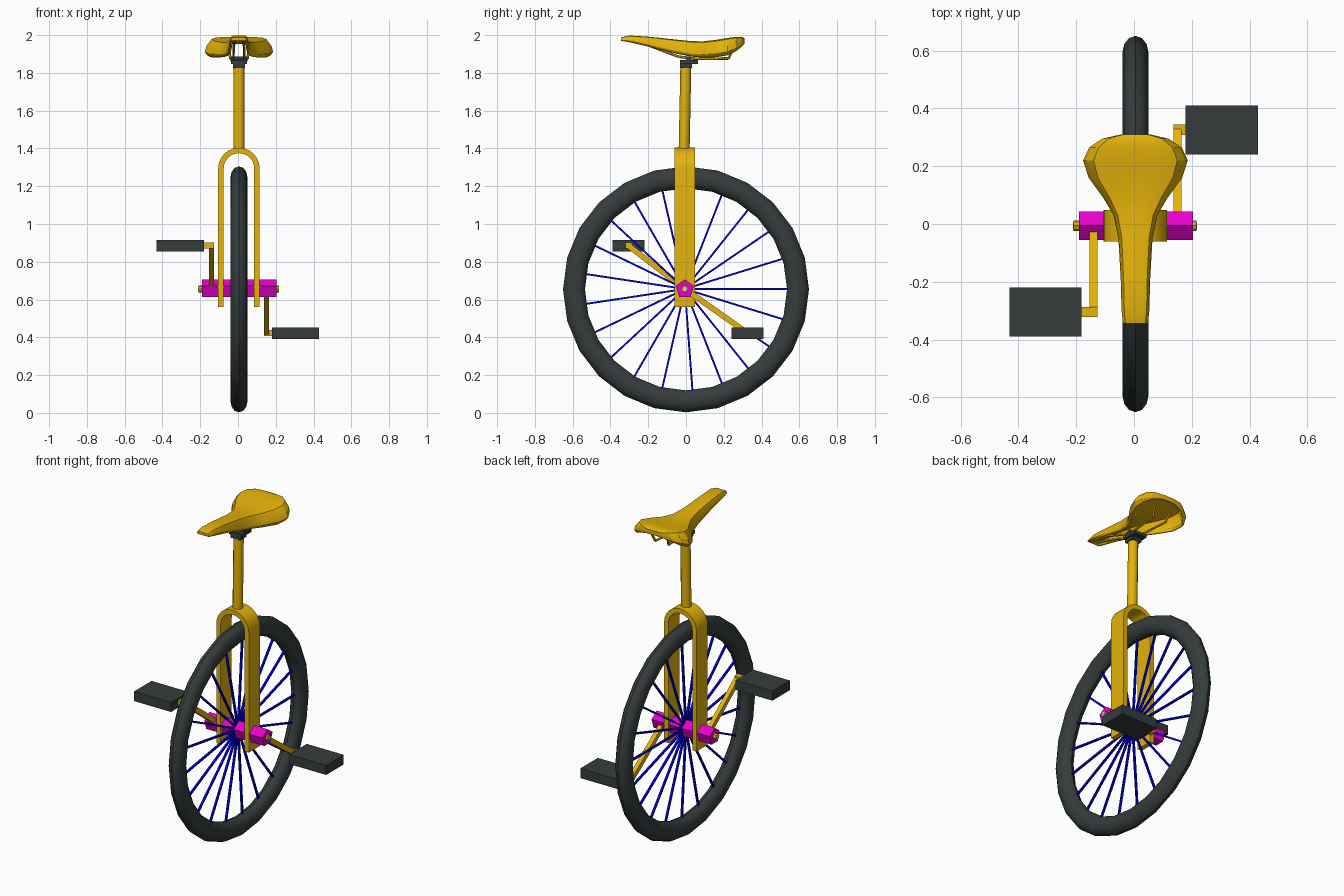
import bpy, bmesh, math
from mathutils import Matrix, Vector

if "Cube" in bpy.data.objects:
    bpy.data.objects.remove(bpy.data.objects["Cube"])


def mat(name, rgb):
    m = bpy.data.materials.new(name)
    m.diffuse_color = (*rgb, 1)
    m.use_nodes = True
    m.node_tree.nodes["Principled BSDF"].inputs["Base Color"].default_value = m.diffuse_color
    return m


GOLD = mat("gold", (0.78, 0.45, 0.003))
DARK = mat("dark_grey", (0.036, 0.046, 0.046))
PINK = mat("magenta", (0.80, 0.0, 0.60))
BLUE = mat("blue", (0.0, 0.0, 0.8))
PALE = mat("pale_grey", (0.6, 0.6, 0.6))

CX = 0.005  # small sideways offset of the whole machine
HUB = Vector((0, -0.006, 0.656))


def finish(name, bm, m, angle=None):
    bmesh.ops.recalc_face_normals(bm, faces=bm.faces)
    bmesh.ops.translate(bm, vec=(CX, 0, 0), verts=bm.verts)
    me = bpy.data.meshes.new(name)
    bm.to_mesh(me)
    bm.free()
    me.materials.append(m)
    ob = bpy.data.objects.new(name, me)
    bpy.context.collection.objects.link(ob)
    if angle:
        bpy.ops.object.select_all(action='DESELECT')
        ob.select_set(True)
        bpy.context.view_layer.objects.active = ob
        bpy.ops.object.shade_smooth_by_angle(angle=math.radians(angle))
    return ob


def add_box(bm, c, size, rot=Matrix.Identity(4)):
    bmesh.ops.create_cube(bm, size=1, matrix=Matrix.Translation(c) @ rot @ Matrix.Diagonal((*size, 1)))


def add_bar(bm, p, q, wx, wt):
    # square bar lying in a plane of constant x
    p, q = Vector(p), Vector(q)
    d = q - p
    add_box(bm, (p + q) / 2, (wx, wt, d.length), Matrix.Rotation(math.atan2(-d.y, d.z), 4, 'X'))


def add_rod(bm, p, q, r, n):
    p, q = Vector(p), Vector(q)
    d = q - p
    bmesh.ops.create_cone(bm, cap_ends=True, segments=n, radius1=r, radius2=r, depth=d.length,
                          matrix=Matrix.Translation((p + q) / 2) @ d.to_track_quat('Z', 'Y').to_matrix().to_4x4())


# Tyre: low-sided ring with an oval section
bm = bmesh.new()
N, M = 24, 12
rings = []
for i in range(N):
    a = 2 * math.pi * i / N
    ring = []
    for j in range(M):
        b = 2 * math.pi * j / M
        r = 0.593 + 0.058 * math.cos(b)
        ring.append(bm.verts.new((0.045 * math.sin(b), r * math.cos(a), 0.654 + r * math.sin(a))))
    rings.append(ring)
for i in range(N):
    for j in range(M):
        A, B, k = rings[i], rings[(i + 1) % N], (j + 1) % M
        bm.faces.new((A[j], A[k], B[k], B[j]))
finish("tyre", bm, DARK, 35)

# Spokes
bm = bmesh.new()
for i in range(21):
    a = 2 * math.pi * i / 21
    u = Vector((0, math.cos(a), math.sin(a)))
    add_bar(bm, HUB + u * 0.02, HUB + u * 0.552, 0.012, 0.010)
finish("spokes", bm, BLUE)

# Five-sided hub, axle and end caps
bm = bmesh.new()
pent = [(0.051 * math.sin(2 * math.pi * k / 5), 0.051 * math.cos(2 * math.pi * k / 5)) for k in range(5)]
f = bm.faces.new([bm.verts.new((-0.195, HUB.y + y, HUB.z + z)) for y, z in pent])
ext = bmesh.ops.extrude_face_region(bm, geom=[f])['geom']
bmesh.ops.translate(bm, vec=(0.394, 0, 0), verts=[v for v in ext if isinstance(v, bmesh.types.BMVert)])
finish("hub", bm, PINK)
bm = bmesh.new()
add_rod(bm, HUB - Vector((0.214, 0, 0)), HUB + Vector((0.211, 0, 0)), 0.018, 8)
finish("axle", bm, GOLD)
bm = bmesh.new()
add_rod(bm, HUB - Vector((0.216, 0, 0)), HUB + Vector((0.213, 0, 0)), 0.012, 8)
finish("axle_caps", bm, PALE)

# Fork: arched flat strip
bm = bmesh.new()


def arch(r):
    pts = [(r, 0.56)]
    pts += [(r * math.cos(math.pi * k / 12), 1.294 + r * math.sin(math.pi * k / 12)) for k in range(13)]
    return pts + [(-r, 0.56)]


rows = [[bm.verts.new((x, y, z)) for x, z in arch(r)]
        for r, y in ((0.11, -0.06), (0.11, 0.048), (0.081, 0.048), (0.081, -0.06))]
for i in range(4):
    A, B = rows[i], rows[(i + 1) % 4]
    for k in range(len(A) - 1):
        bm.faces.new((A[k], A[k + 1], B[k + 1], B[k]))
for k in (0, -1):
    bm.faces.new([r[k] for r in rows])
finish("fork", bm, GOLD, 30)

# Seat post and clamp
bm = bmesh.new()
add_rod(bm, (0, -0.01, 1.385), (0, -0.001, 1.835), 0.029, 12)
finish("seat_post", bm, GOLD, 35)
bm = bmesh.new()
add_box(bm, (0, 0.0, 1.838), (0.065, 0.062, 0.022))
add_box(bm, (0, 0.015, 1.857), (0.086, 0.095, 0.02))
add_rod(bm, (-0.045, 0.015, 1.874), (0.045, 0.015, 1.874), 0.014, 8)
finish("seat_clamp", bm, DARK)

# Cranks and pedals on each side
for side, s, y, z, px in (("right", 1, 0.326, 0.422, 0.299), ("left", -1, -0.304, 0.885, -0.311)):
    bm = bmesh.new()
    end = Vector((s * 0.145, y, z))
    add_bar(bm, HUB + Vector((s * 0.145, 0, 0)), end, 0.027, 0.03)
    add_box(bm, end + Vector((s * 0.018, 0, 0)), (0.063, 0.035, 0.032))
    finish(side + "_crank", bm, GOLD)
    bm = bmesh.new()
    add_box(bm, (px, y - 0.001, z), (0.25, 0.169, 0.059))
    finish(side + "_pedal", bm, DARK)

# Seat: lofted shell, stations are (y, half width, top z, edge z)
stations = [(-0.345, 0.043, 1.987, 1.970), (-0.30, 0.048, 1.998, 1.962), (-0.19, 0.051, 1.991, 1.937),
            (-0.05, 0.059, 1.976, 1.902), (0.03, 0.076, 1.968, 1.886), (0.09, 0.111, 1.967, 1.881),
            (0.16, 0.162, 1.975, 1.883), (0.22, 0.181, 1.985, 1.893), (0.265, 0.16, 1.991, 1.915),
            (0.295, 0.115, 1.99, 1.938), (0.31, 0.05, 1.983, 1.955)]
bm = bmesh.new()
loft = []
for y, w, t, e in stations:
    h = t - e
    half = [(0.45, t), (0.8, t - 0.07 * h), (0.95, t - 0.45 * h), (1, e + 0.2 * h), (0.93, e)]
    sec = [(-x, z) for x, z in reversed(half)] + [(0, t - 0.04 * h)] + half
    loft.append([bm.verts.new((x * w, y, z)) for x, z in sec])
for A, B in zip(loft, loft[1:]):
    for k in range(len(A) - 1):
        bm.faces.new((A[k], A[k + 1], B[k + 1], B[k]))
bm.faces.new(loft[0])
bm.faces.new(loft[-1])
seat = finish("seat", bm, GOLD, 22)
if sum(p.normal.z * p.area for p in seat.data.polygons) < 0:
    seat.data.flip_normals()
sol = seat.modifiers.new("thickness", 'SOLIDIFY')
sol.thickness = 0.012
sol.offset = -1

# Seat rails
bm = bmesh.new()
for s in (-1, 1):
    path = [(0.018, -0.31, 1.975), (0.027, -0.19, 1.943), (0.029, -0.04, 1.886),
            (0.031, 0.05, 1.875), (0.045, 0.225, 1.876), (0.055, 0.25, 1.93)]
    for p, q in zip(path, path[1:]):
        add_rod(bm, (s * p[0], *p[1:]), (s * q[0], *q[1:]), 0.007, 6)
finish("seat_rails", bm, GOLD)
